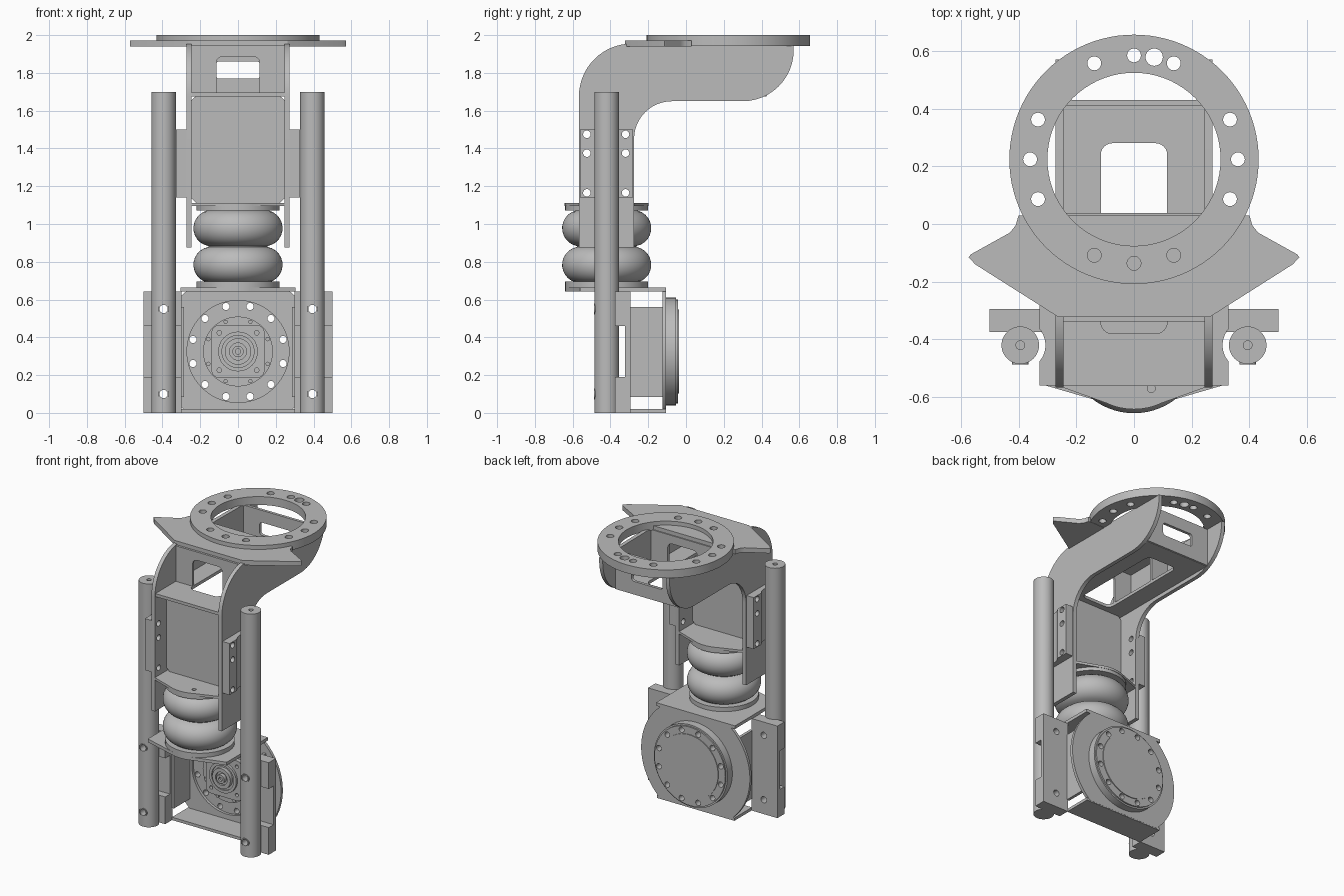
import bpy
import bmesh
from math import sin, cos, radians
from mathutils import Matrix

if "Cube" in bpy.data.objects:
    bpy.data.objects.remove(bpy.data.objects["Cube"])

grey = bpy.data.materials.new("machined_grey")
grey.use_nodes = True
grey.diffuse_color = (0.5, 0.5, 0.5, 1)
grey.node_tree.nodes["Principled BSDF"].inputs["Base Color"].default_value = (0.5, 0.5, 0.5, 1)
parts = []
SIDES = (("left", 1), ("right", -1))
AX_Y = -0.42      # depth of columns and air spring
HUB_Z = 0.325     # height of the motor axis


# ---------- helpers ----------
def link(name, data):
    ob = bpy.data.objects.new(name, data)
    bpy.context.collection.objects.link(ob)
    return ob


def finish(name, bm):
    bmesh.ops.remove_doubles(bm, verts=bm.verts, dist=1e-5)
    bmesh.ops.recalc_face_normals(bm, faces=bm.faces)
    mesh = bpy.data.meshes.new(name)
    bm.to_mesh(mesh)
    bm.free()
    mesh.materials.append(grey)
    ob = link(name, mesh)
    parts.append(ob)
    return ob


def arc(cx, cy, r, a0, a1, n=12):
    angles = [radians(a0 + (a1 - a0) * i / n) for i in range(n + 1)]
    return [(cx + r * cos(a), cy + r * sin(a)) for a in angles]


def circle(cx, cy, r, n=24):
    return arc(cx, cy, r, 0, 360, n)[:-1]


def rrect(x0, x1, y0, y1, r):
    return (arc(x1 - r, y1 - r, r, 0, 90, 6) + arc(x0 + r, y1 - r, r, 90, 180, 6)
            + arc(x0 + r, y0 + r, r, 180, 270, 6) + arc(x1 - r, y0 + r, r, 270, 360, 6))


def rect(x0, x1, y0, y1):
    return [(x0, y0), (x1, y0), (x1, y1), (x0, y1)]


def flip(points, s):
    return [(s * x, y) for x, y in points]


def plate(name, axis, lo, hi, outline, holes=()):
    """Extrude a 2D outline with holes from lo to hi along an axis."""
    lo, hi = min(lo, hi), max(lo, hi)
    cu = bpy.data.curves.new(name, "CURVE")
    cu.dimensions = "2D"
    cu.fill_mode = "BOTH"
    cu.extrude = (hi - lo) / 2
    for loop in [outline, *holes]:
        sp = cu.splines.new("POLY")
        sp.points.add(len(loop) - 1)
        for p, (u, v) in zip(sp.points, loop):
            p.co = (u, v, 0, 1)
        sp.use_cyclic_u = True
    tmp = link(name + "_curve", cu)
    dg = bpy.context.evaluated_depsgraph_get()
    mesh = bpy.data.meshes.new_from_object(tmp.evaluated_get(dg))
    bm = bmesh.new()
    bm.from_mesh(mesh)
    bpy.data.objects.remove(tmp)
    bpy.data.meshes.remove(mesh)
    mid = (lo + hi) / 2
    for v in bm.verts:
        a, b, c = v.co
        v.co = {"z": (a, b, c + mid), "y": (a, mid - c, b), "x": (c + mid, a, b)}[axis]
    return finish(name, bm)


def lathe(name, profile, loc, along_y=False, steps=48):
    bm = bmesh.new()
    vs = [bm.verts.new((r, 0, h)) for r, h in profile]
    es = [bm.edges.new(pair) for pair in zip(vs, vs[1:])]
    bmesh.ops.spin(bm, geom=vs + es, cent=(0, 0, 0), axis=(0, 0, 1),
                   angle=radians(360), steps=steps)
    m = Matrix.Translation(loc)
    if along_y:
        m = m @ Matrix.Rotation(radians(-90), 4, "X")
    bm.transform(m)
    return finish(name, bm)


def drill(ob, axis, lo, hi, u, v, r):
    cutter = plate("cutter", axis, lo, hi, circle(u, v, r, 16))
    parts.remove(cutter)
    mod = ob.modifiers.new("hole", "BOOLEAN")
    mod.operation, mod.object, mod.solver = "DIFFERENCE", cutter, "EXACT"
    dg = bpy.context.evaluated_depsgraph_get()
    mesh = bpy.data.meshes.new_from_object(ob.evaluated_get(dg))
    ob.modifiers.clear()
    ob.data = mesh
    bpy.data.objects.remove(cutter)


# ---------- top ring and winged plate ----------
RY = 0.224
bolts = [q + d for q in (0, 90, 180, 270) for d in (-22.5, 0, 22.5)]
ring_holes = [circle(0.36 * cos(radians(a)), RY + 0.36 * sin(radians(a)), 0.024, 20) for a in bolts]
ring_holes.append(circle(0.07, RY + 0.354, 0.03))
plate("top_ring", "z", 1.942, 2.0, circle(0, RY, 0.432, 96), [circle(0, RY, 0.3, 72)] + ring_holes)
wing = [(0.263, -0.322), (0.55, -0.14), (0.573, -0.115), (0.565, -0.105),
        (0.43, -0.03), (0.41, -0.005), (0.4, 0.03)]
plate("wing_plate", "z", 1.94, 1.972, wing + flip(wing[::-1], -1))

# ---------- swept side arms ----------
arm = ([(-0.567, 0.875), (-0.275, 0.875)] + arc(-0.075, 1.45, 0.2, 180, 90)
       + arc(0.3, 1.92, 0.27, -90, 0) + [(0.57, 1.945)] + arc(-0.287, 1.675, 0.28, 90, 180, 16))
bolt_yz = [(y, z) for y in (-0.525, -0.32) for z in (1.165, 1.375, 1.475)]
for side, s in SIDES:
    plate(side + "_arm", "x", s * 0.245, s * 0.272, arm, [circle(y, z, 0.02, 16) for y, z in bolt_yz])
    # guide block with a groove around the column
    block = ([(0.272, -0.56), (0.327, -0.56)] + arc(0.394, AX_Y, 0.087, 220.4, 139.6)
             + [(0.327, -0.28), (0.272, -0.28)])
    guide = plate(side + "_guide_block", "z", 1.14, 1.5, flip(block, s))
    for y, z in bolt_yz:
        drill(guide, "x", s * 0.26, s * 0.34, y, z, 0.02)

# ---------- cross plates between the arms ----------
plate("arm_floor", "z", 1.676, 1.697, rect(-0.246, 0.246, -0.562, 0.425),
      [rrect(-0.115, 0.115, -0.38, 0.28, 0.04)])
arch = ([(-0.246, 1.69), (-0.115, 1.69)] + arc(-0.08, 1.852, 0.035, 180, 90, 6)
        + arc(0.08, 1.852, 0.035, 90, 0, 6) + [(0.115, 1.69), (0.246, 1.69), (0.246, 1.945), (-0.246, 1.945)])
plate("front_web", "y", -0.337, -0.322, arch)
plate("middle_web", "y", 0.02, 0.038, arch)
plate("rear_web", "y", 0.41, 0.43, rect(-0.246, 0.246, 1.68, 1.945),
      [rrect(-0.12, 0.12, 1.77, 1.86, 0.02)])
half = [(0.22, 1.11), (0.246, 1.136), (0.246, 1.654), (0.22, 1.68)]
plate("column_wall", "y", -0.44, -0.42, half + flip(half[::-1], -1))

# ---------- air spring ----------
plate("spring_top_plate", "z", 1.095, 1.112,
      [(-0.245, -0.567)] + arc(0, AX_Y, 0.222, 245, 295) + [(0.245, -0.567), (0.245, -0.275)]
      + arc(0, AX_Y, 0.222, 65, 115) + [(-0.245, -0.275)], [circle(0.06, -0.57, 0.014, 16)])
lathe("spring_top_cap", [(0, 1.072), (0.22, 1.072), (0.22, 1.096), (0, 1.096)], (0, AX_Y, 0))
lathe("air_bellows", [(0, 0.688)] + arc(0.14, 0.784, 0.096, -90, 80)
      + arc(0.14, 0.978, 0.096, -80, 90) + [(0, 1.074)], (0, AX_Y, 0), steps=64)
lathe("spring_bottom_cap", [(0, 0.66), (0.22, 0.66), (0.22, 0.695), (0, 0.695)], (0, AX_Y, 0))
plate("base_top_plate", "z", 0.643, 0.665,
      [(0.305, -0.105), (-0.305, -0.105), (-0.305, -0.56)] + arc(0, AX_Y, 0.22, 250, 290)
      + [(0.305, -0.56)])

# ---------- columns and their mounting blocks ----------
notched = [(-0.375, 0), (-0.295, 0), (-0.295, 0.643), (-0.375, 0.643),
           (-0.375, 0.46), (-0.322, 0.46), (-0.322, 0.19), (-0.375, 0.19)]
for side, s in SIDES:
    column = lathe(side + "_column", [(0, 0), (0.065, 0), (0.065, 1.7), (0.015, 1.7),
                                      (0.015, 1.66), (0, 1.66)], (s * 0.394, AX_Y, 0))
    mount = plate(side + "_mount_block", "x", s * 0.3, s * 0.5, notched)
    for z in (0.1, 0.55):
        for ob in (column, mount):
            drill(ob, "y", -0.6, -0.2, s * 0.394, z, 0.022)
        plate(side + "_bolt_collar", "y", -0.487, -0.46, circle(s * 0.394, z, 0.029),
              [circle(s * 0.394, z, 0.022)])
    plate(side + "_base_wall", "x", s * 0.285, s * 0.305, rect(-0.3, -0.12, 0.085, 0.56))

# ---------- base back plate, floor and motor ----------
flat = 49.5
plate("back_disc", "y", -0.125, -0.105,
      arc(0, HUB_Z, 0.42, -flat, flat, 32) + arc(0, HUB_Z, 0.42, 180 - flat, 180 + flat, 32),
      [circle(0, HUB_Z, 0.27, 64)])
plate("base_floor", "z", 0, 0.02, rect(-0.3, 0.3, -0.3, -0.106))


def bolt_circle(r, hole, n, start):
    return [circle(r * cos(radians(start + i * 360 / n)), HUB_Z + r * sin(radians(start + i * 360 / n)),
                   hole, 16) for i in range(n)]


hub_holes = bolt_circle(0.247, 0.019, 12, 15)
plate("hub_flange", "y", -0.106, -0.052, circle(0, HUB_Z, 0.285, 72), hub_holes)
plate("hub_face", "y", -0.052, -0.042, circle(0, HUB_Z, 0.274, 72), hub_holes)
lathe("hub_cap", [(0, -0.05), (0.222, -0.05), (0.222, -0.037), (0, -0.037)], (0, 0, HUB_Z), True, 64)
lathe("motor_body", [(0, -0.1), (0.185, -0.1), (0.185, -0.125), (0, -0.125)], (0, 0, HUB_Z), True)
plate("motor_housing", "y", -0.155, -0.12, rrect(-0.14, 0.14, HUB_Z - 0.14, HUB_Z + 0.14, 0.04),
      bolt_circle(0.14, 0.012, 4, 45))
lathe("motor_nose", [(0, -0.15), (0.105, -0.15), (0.105, -0.17), (0.085, -0.17), (0.085, -0.16),
                     (0.07, -0.16), (0.07, -0.185), (0.045, -0.185), (0.045, -0.17), (0.03, -0.17),
                     (0.03, -0.195), (0.014, -0.195), (0.014, -0.18), (0, -0.18)], (0, 0, HUB_Z), True)
for i, loop in enumerate(bolt_circle(0.17, 0.011, 8, 22.5)):
    plate("motor_bolt_%d" % (i + 1), "y", -0.137, -0.12, loop)

# ---------- shading ----------
bpy.ops.object.select_all(action="DESELECT")
for ob in parts:
    ob.select_set(True)
bpy.context.view_layer.objects.active = parts[0]
bpy.ops.object.shade_smooth_by_angle(angle=radians(30))
